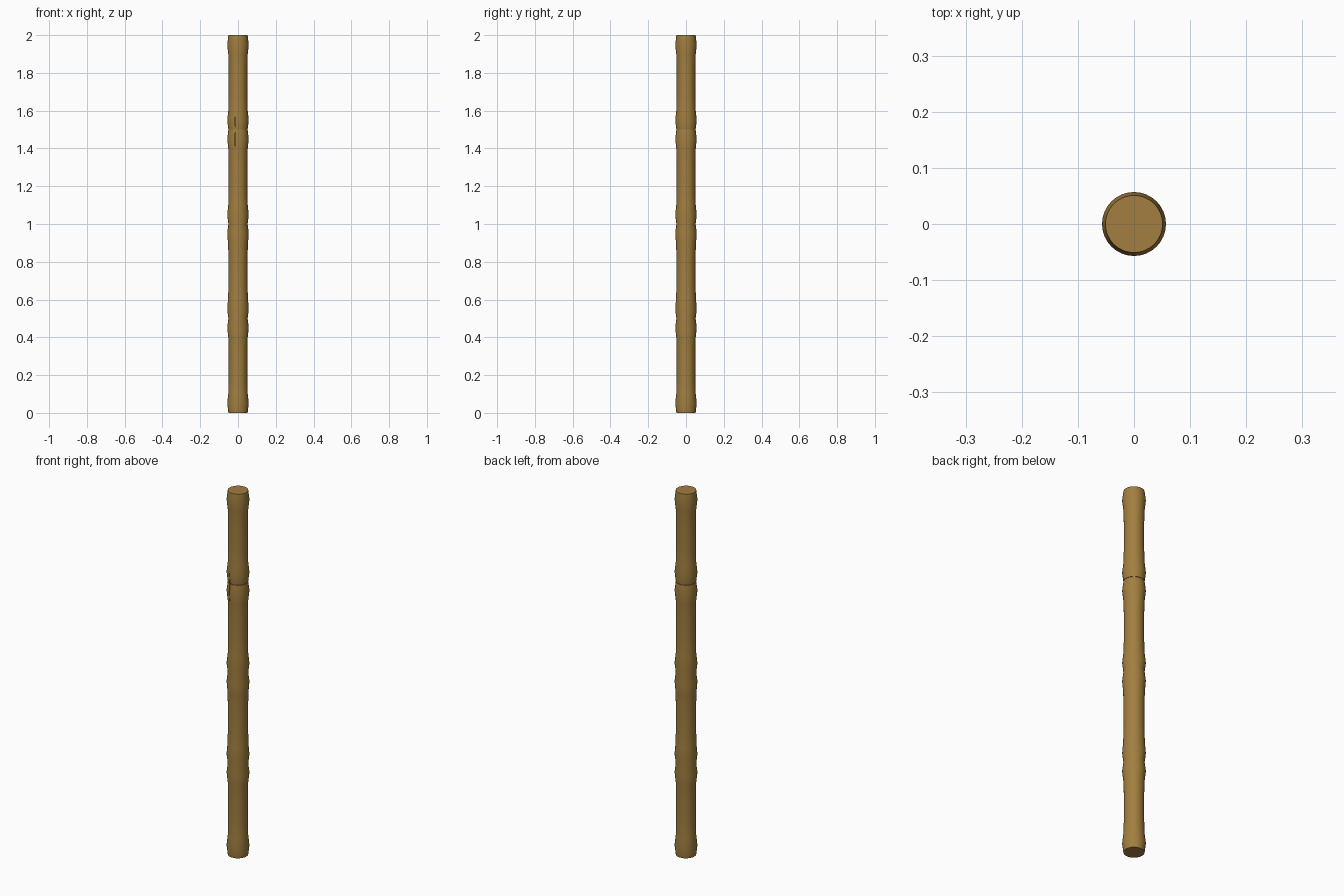
import bpy, bmesh, math

if "Cube" in bpy.data.objects:
    bpy.data.objects.remove(bpy.data.objects["Cube"])

SIDES = 32
SEG = 0.5

mat = bpy.data.materials.new("bamboo")
mat.diffuse_color = (0.36, 0.21, 0.05, 1)
mat.use_nodes = True
mat.node_tree.nodes["Principled BSDF"].inputs["Base Color"].default_value = mat.diffuse_color

# Radius profile of one section between two nodes
SECTION = [(0.0, 0.051), (0.05, 0.057), (0.105, 0.051), (0.18, 0.049),
           (0.32, 0.049), (0.395, 0.051), (0.45, 0.057), (0.5, 0.051)]


def pole(name, first, count, trim_bottom=0.0, trim_top=0.0):
    profile = []
    for i in range(first, first + count):
        part = SECTION if i == first else SECTION[1:]
        # the second section is slightly fuller in the middle
        fat = 0.0015 if i == 1 else 0.0
        profile += [(i * SEG + z, r + (fat if 0.1 < z < 0.4 else 0)) for z, r in part]
    profile[0] = (profile[0][0] + trim_bottom, profile[0][1])
    profile[-1] = (profile[-1][0] - trim_top, profile[-1][1])
    bm = bmesh.new()
    rings = []
    for z, r in profile:
        rings.append([bm.verts.new((r * math.cos(2 * math.pi * k / SIDES),
                                    r * math.sin(2 * math.pi * k / SIDES), z))
                      for k in range(SIDES)])
    for a, b in zip(rings, rings[1:]):
        for k in range(SIDES):
            n = (k + 1) % SIDES
            bm.faces.new((a[k], a[n], b[n], b[k]))
    bm.faces.new(rings[0][::-1])
    bm.faces.new(rings[-1])
    me = bpy.data.meshes.new(name)
    bm.to_mesh(me)
    bm.free()
    me.materials.append(mat)
    ob = bpy.data.objects.new(name, me)
    bpy.context.collection.objects.link(ob)
    return ob


# Three joined sections and a separate top section with a hairline seam
lower = pole("lower_pole", 0, 3, trim_top=0.001)
upper = pole("upper_pole", 3, 1, trim_bottom=0.001)

# Slender spindle cutter for the thin crack in the front
bpy.ops.mesh.primitive_cylinder_add(vertices=4, radius=1, depth=0.02,
                                    location=(-0.015, -0.052, 1.48),
                                    rotation=(math.pi / 2, 0, 0))
cutter = bpy.context.object
cutter.name = "crack_cutter"
cutter.scale = (0.002, 0.11, 1)
cutter.hide_render = True
cutter.hide_set(True)

for ob in (lower, upper):
    mod = ob.modifiers.new("crack", 'BOOLEAN')
    mod.operation = 'DIFFERENCE'
    mod.solver = 'EXACT'
    mod.object = cutter

# Apply the cut, remove the helper, smooth the walls
bpy.context.view_layer.update()
for ob in (lower, upper):
    bpy.ops.object.select_all(action='DESELECT')
    ob.select_set(True)
    bpy.context.view_layer.objects.active = ob
    bpy.ops.object.modifier_apply(modifier="crack")
    bpy.ops.object.shade_smooth_by_angle(angle=math.radians(30))
bpy.data.objects.remove(cutter)
